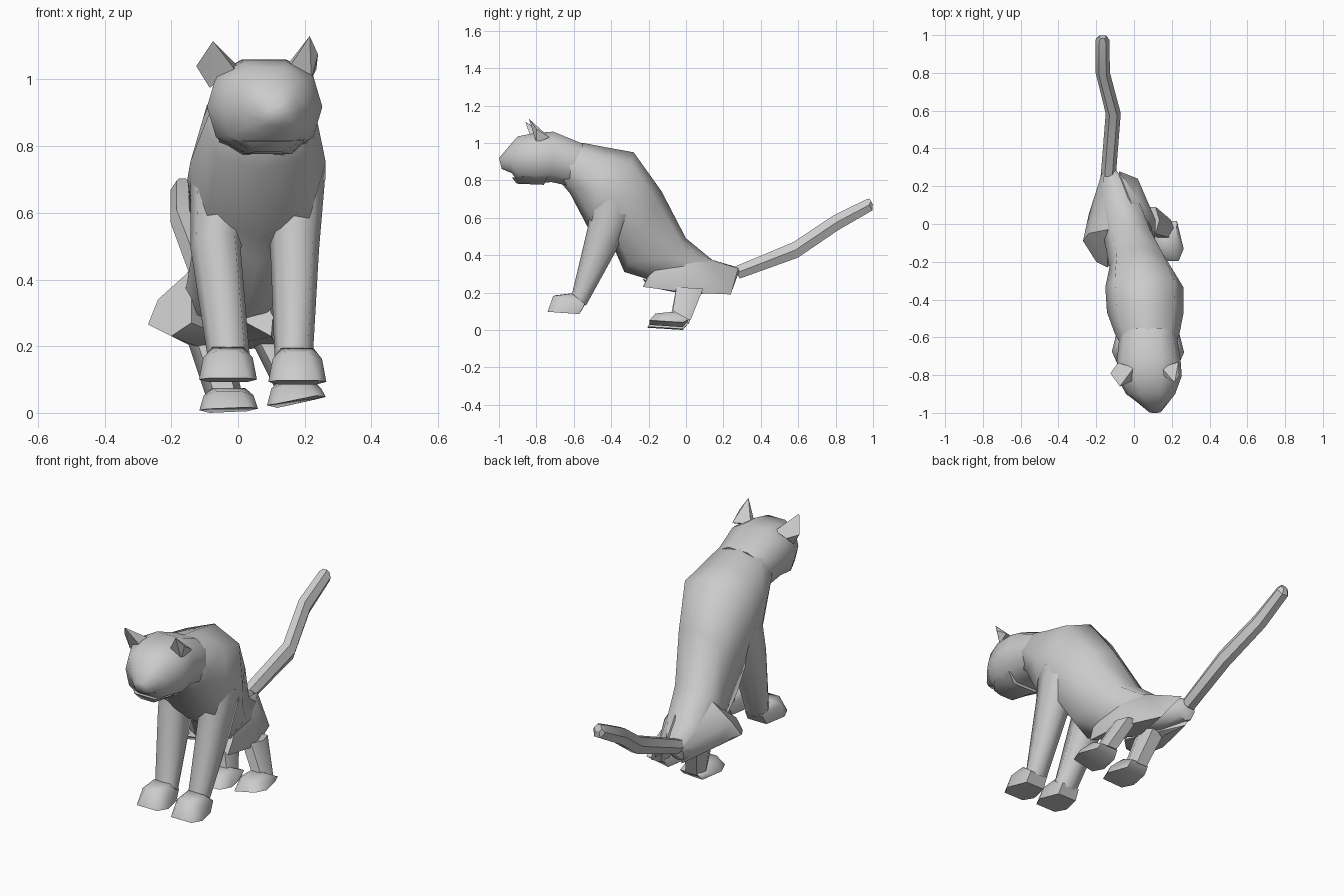
import bpy, bmesh
from math import cos, sin, pi, radians, copysign


def finish(bm, name, angle):
    bmesh.ops.recalc_face_normals(bm, faces=bm.faces[:])
    me = bpy.data.meshes.new(name)
    bm.to_mesh(me)
    bm.free()
    ob = bpy.data.objects.new(name, me)
    bpy.context.collection.objects.link(ob)
    bpy.ops.object.select_all(action='DESELECT')
    bpy.context.view_layer.objects.active = ob
    ob.select_set(True)
    bpy.ops.object.shade_smooth_by_angle(angle=radians(angle))
    return ob


def loft(name, rings, n=8, power=0.8, angle=60):
    """Each ring: centre x, half width, one edge (y, z), opposite edge (y, z)."""
    bm = bmesh.new()
    loops = []
    for cx, w, ty, tz, by, bz in rings:
        loop = []
        for i in range(n):
            a = 2 * pi * i / n
            c = copysign(abs(cos(a)) ** power, cos(a))
            s = copysign(abs(sin(a)) ** power, sin(a))
            loop.append(bm.verts.new((cx + w * c,
                                      (ty + by) / 2 + s * (ty - by) / 2,
                                      (tz + bz) / 2 + s * (tz - bz) / 2)))
        loops.append(loop)
    for a, b in zip(loops, loops[1:]):
        for i in range(n):
            j = (i + 1) % n
            bm.faces.new((a[i], a[j], b[j], b[i]))
    bm.faces.new(loops[0])
    bm.faces.new(loops[-1])
    return finish(bm, name, angle)


def hull(name, points, angle=45):
    bm = bmesh.new()
    for p in points:
        bm.verts.new(p)
    bmesh.ops.convex_hull(bm, input=bm.verts[:])
    junk = [v for v in bm.verts if not v.link_faces]
    bmesh.ops.delete(bm, geom=junk, context='VERTS')
    return finish(bm, name, angle)


def paw(name, x, y, z, w, length, h, tilt=0.0):
    """Wedge-shaped paw; y is the toe tip, tilt raises the +x side."""
    pts = []
    for s in (-1, 1):
        zz = z + (tilt if s > 0 else 0)
        pts += [(x + s * w * 0.7, y, zz + 0.012),
                (x + s * w, y + length * 0.3, zz + 0.008),
                (x + s * w * 0.65, y + length * 0.85, zz),
                (x + s * w * 0.4, y + length * 0.15, z + h * 0.88),
                (x + s * w * 0.85, y + length * 0.35, z + h * 0.7),
                (x + s * w * 0.55, y + length * 0.65, z + h),
                (x + s * w * 0.6, y + length, z + h * 0.5)]
    return hull(name, pts, 60)


# Torso from neck to tail root
loft("torso", [
    (0.08, 0.13, -0.66, 1.0, -0.68, 0.80),
    (0.07, 0.17, -0.55, 1.0, -0.62, 0.73),
    (0.06, 0.203, -0.42, 0.975, -0.515, 0.53),
    (0.055, 0.207, -0.28, 0.95, -0.39, 0.45),
    (0.03, 0.16, -0.13, 0.74, -0.33, 0.31),
    (-0.02, 0.135, 0.00, 0.49, -0.20, 0.27),
    (-0.07, 0.12, 0.14, 0.375, 0.10, 0.21),
    (-0.13, 0.045, 0.29, 0.33, 0.25, 0.22)])

# Head with tapering muzzle
loft("head", [
    (0.075, 0.15, -0.55, 1.0, -0.60, 0.76),
    (0.078, 0.168, -0.71, 1.066, -0.72, 0.785),
    (0.08, 0.173, -0.81, 1.058, -0.80, 0.778),
    (0.088, 0.13, -0.90, 1.04, -0.90, 0.79),
    (0.10, 0.085, -0.955, 0.975, -0.93, 0.835),
    (0.11, 0.035, -1.0, 0.92, -0.985, 0.86)], n=10, power=0.8)

# Lower jaw
hull("jaw", [(0.09 + s * w, y, z) for s in (-1, 1) for w, y, z in (
    (0.06, -0.93, 0.815), (0.04, -0.905, 0.782), (0.11, -0.87, 0.82),
    (0.07, -0.76, 0.776), (0.12, -0.74, 0.82))])

# Ears
hull("left_ear", [(0.0, -0.76, 1.04), (-0.085, -0.80, 0.975), (-0.125, -0.79, 1.04),
                  (-0.085, -0.735, 1.03), (-0.075, -0.86, 1.115), (-0.01, -0.83, 1.03)], 20)
hull("right_ear", [(0.145, -0.76, 1.04), (0.22, -0.80, 1.0), (0.24, -0.80, 1.075),
                   (0.235, -0.73, 1.03), (0.215, -0.84, 1.13), (0.15, -0.80, 1.03)], 20)

# Front legs: shoulder, elbow and ankle positions across x
for side, xs in (("left", ((-0.045, 0.098), (-0.067, 0.075), (-0.027, 0.063))),
                 ("right", ((0.16, 0.10), (0.17, 0.073), (0.167, 0.057)))):
    edges = ((-0.50, 0.74, -0.28, 0.64), (-0.525, 0.55, -0.37, 0.43),
             (-0.61, 0.19, -0.535, 0.13))
    loft(side + "_front_leg", [x + e for x, e in zip(xs, edges)])
paw("left_front_paw", -0.03, -0.735, 0.092, 0.087, 0.20, 0.105)
paw("right_front_paw", 0.178, -0.74, 0.085, 0.087, 0.20, 0.11)

# Haunches, swung to the left
hull("right_haunch", [
    (0.04, -0.03, 0.43), (0.02, 0.13, 0.37), (0.105, -0.20, 0.29),
    (0.10, -0.23, 0.23), (0.115, 0.0, 0.20), (0.02, 0.24, 0.19),
    (-0.08, 0.28, 0.33), (-0.03, -0.2, 0.30), (-0.03, 0.0, 0.20),
    (0.115, 0.02, 0.29)])
hull("left_haunch", [
    (-0.14, -0.03, 0.43), (-0.24, -0.05, 0.34), (-0.27, -0.09, 0.265),
    (-0.20, -0.20, 0.23), (-0.14, -0.23, 0.27), (-0.24, 0.05, 0.27),
    (-0.17, 0.27, 0.30), (-0.14, 0.24, 0.20), (-0.02, -0.1, 0.22),
    (-0.06, 0.10, 0.38), (-0.10, 0.0, 0.19)])

# Hind lower legs and paws
loft("right_hind_leg", [(0.085, 0.05, -0.06, 0.23, 0.10, 0.22),
                        (0.165, 0.05, -0.08, 0.08, 0.03, 0.05)], n=6)
loft("left_hind_leg", [(-0.09, 0.065, -0.06, 0.23, 0.10, 0.22),
                       (-0.04, 0.055, -0.09, 0.06, 0.02, 0.03)], n=6)
paw("right_hind_paw", 0.175, -0.195, 0.015, 0.088, 0.21, 0.083, 0.025)
paw("left_hind_paw", -0.028, -0.205, 0.0, 0.088, 0.22, 0.075, 0.005)

# Tail
loft("tail", [(-0.135, 0.04, 0.25, 0.34, 0.29, 0.27),
              (-0.11, 0.04, 0.57, 0.475, 0.60, 0.38),
              (-0.165, 0.038, 0.78, 0.615, 0.82, 0.53),
              (-0.167, 0.036, 0.955, 0.70, 1.0, 0.635),
              (-0.167, 0.022, 0.98, 0.705, 1.0, 0.67)], n=6, power=1.0, angle=30)
